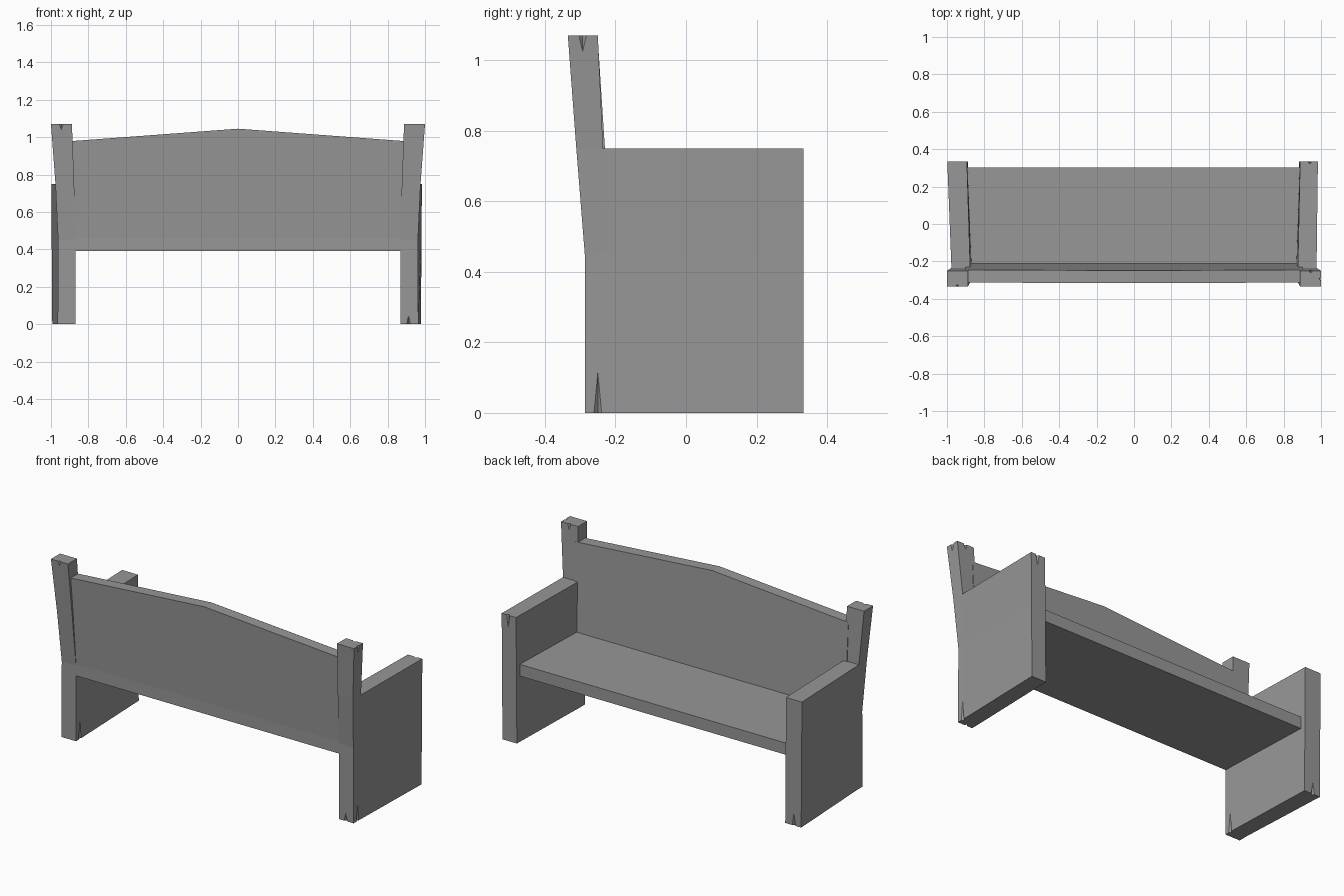
import bpy
import bmesh
from mathutils import Vector

if "Cube" in bpy.data.objects:
    bpy.data.objects.remove(bpy.data.objects["Cube"])

stone = bpy.data.materials.new("stone grey")
GREY = (0.31, 0.31, 0.31, 1)
stone.diffuse_color = GREY
stone.use_nodes = True
stone.node_tree.nodes["Principled BSDF"].inputs["Base Color"].default_value = GREY


def finish(bm, name):
    bmesh.ops.recalc_face_normals(bm, faces=bm.faces)
    mesh = bpy.data.meshes.new(name)
    bm.to_mesh(mesh)
    bm.free()
    mesh.materials.append(stone)
    obj = bpy.data.objects.new(name, mesh)
    bpy.context.collection.objects.link(obj)
    return obj


def thick_sheet(name, cells, near, far):
    """Extrude a sheet of polygons; near and far place each side's points."""
    bm = bmesh.new()
    for cell in cells:
        bm.faces.new([bm.verts.new(p) for p in cell])
    bmesh.ops.remove_doubles(bm, verts=bm.verts, dist=0.0001)
    first = list(bm.verts)
    result = bmesh.ops.extrude_face_region(bm, geom=bm.faces[:], use_keep_orig=True)
    second = [g for g in result["geom"] if isinstance(g, bmesh.types.BMVert)]
    for v in first:
        v.co = near(v.co)
    for v in second:
        v.co = far(v.co)
    return finish(bm, name)


def cut_cracks(obj, cracks):
    """Carve tapering splits: (edge point, height); negative height points down."""
    bm = bmesh.new()
    for (x, y, z), height in cracks:
        bmesh_cone = bmesh.ops.create_cone(bm, cap_ends=True, segments=4,
                                           radius1=0.013, radius2=0, depth=1.2)
        for v in bmesh_cone["verts"]:
            v.co = Vector((x + v.co.x, y + v.co.y, z + (v.co.z + 0.4) * height))
    cutter = finish(bm, "crack_cutter")
    cutter.hide_render = True
    mod = obj.modifiers.new("cracks", "BOOLEAN")
    mod.operation = "DIFFERENCE"
    mod.solver = "EXACT"
    mod.object = cutter
    bpy.context.view_layer.objects.active = obj
    bpy.ops.object.modifier_apply(modifier=mod.name)
    bpy.data.objects.remove(cutter)


# Side ends: an upright post that leans and flares, joined to a solid arm panel
LEVELS = [0, 0.45, 0.75, 1.07]
REAR = [-0.287, -0.287, -0.311, -0.335]
POST_FRONT = [-0.235, -0.235, -0.235, -0.25]
OUTER = [0.964, 0.962, 0.976, 1.0]
INNER = [0.868, 0.868, 0.876, 0.888]
ARM_FRONT = 0.333

side_cells = []
for i in range(3):
    j = i + 1
    low, high = LEVELS[i], LEVELS[j]
    side_cells.append([(0, REAR[i], low), (0, POST_FRONT[i], low),
                       (0, POST_FRONT[j], high), (0, REAR[j], high)])
    if high < 1:
        side_cells.append([(0, POST_FRONT[i], low), (0, ARM_FRONT, low),
                           (0, ARM_FRONT, high), (0, POST_FRONT[j], high)])


def make_side(name, sign, front_outer, front_inner):
    def place(post_x, front_x):
        def move(p):
            level = min(range(4), key=lambda k: abs(LEVELS[k] - p.z))
            x = front_x + 0.007 * p.z if p.y > 0 else post_x[level]
            return Vector((sign * x, p.y, p.z))
        return move
    return thick_sheet(name, side_cells, place(OUTER, front_outer),
                       place(INNER, front_inner))


left_side = make_side("left_side", 1, 0.978, 0.883)
right_side = make_side("right_side", -1, 0.993, 0.888)

cut_cracks(left_side, [((0.964, -0.25, 0), 0.12), ((1.0, -0.293, 1.07), -0.065),
                       ((0.912, -0.287, 0), 0.045), ((0.94, 0.333, 0.75), -0.07),
                       ((0.945, -0.25, 1.07), -0.04)])
cut_cracks(right_side, [((-0.945, -0.335, 1.07), -0.035), ((-0.868, -0.25, 0), 0.12),
                        ((-0.945, 0.333, 0), 0.07)])

# Backrest: low-peaked board, leaning back above the seat
back_cells = [
    [(-0.9, 0, 0.39), (0.9, 0, 0.39), (0.9, 0, 0.46), (-0.9, 0, 0.46)],
    [(-0.9, 0, 0.46), (0.9, 0, 0.46), (0.9, 0, 0.978), (0, 0, 1.045), (-0.9, 0, 0.978)],
]


def lean(start, slope):
    return lambda p: Vector((p.x, start - slope * max(0, p.z - 0.46), p.z))


thick_sheet("backrest", back_cells, lean(-0.286, 0.052), lean(-0.211, 0.065))

# Seat: flat slab between the sides
seat_cell = [[(-0.9, -0.215, 0), (0.9, -0.215, 0), (0.9, 0.302, 0), (-0.9, 0.302, 0)]]
thick_sheet("seat", seat_cell, lambda p: Vector((p.x, p.y, 0.39)),
            lambda p: Vector((p.x, p.y, 0.46)))
